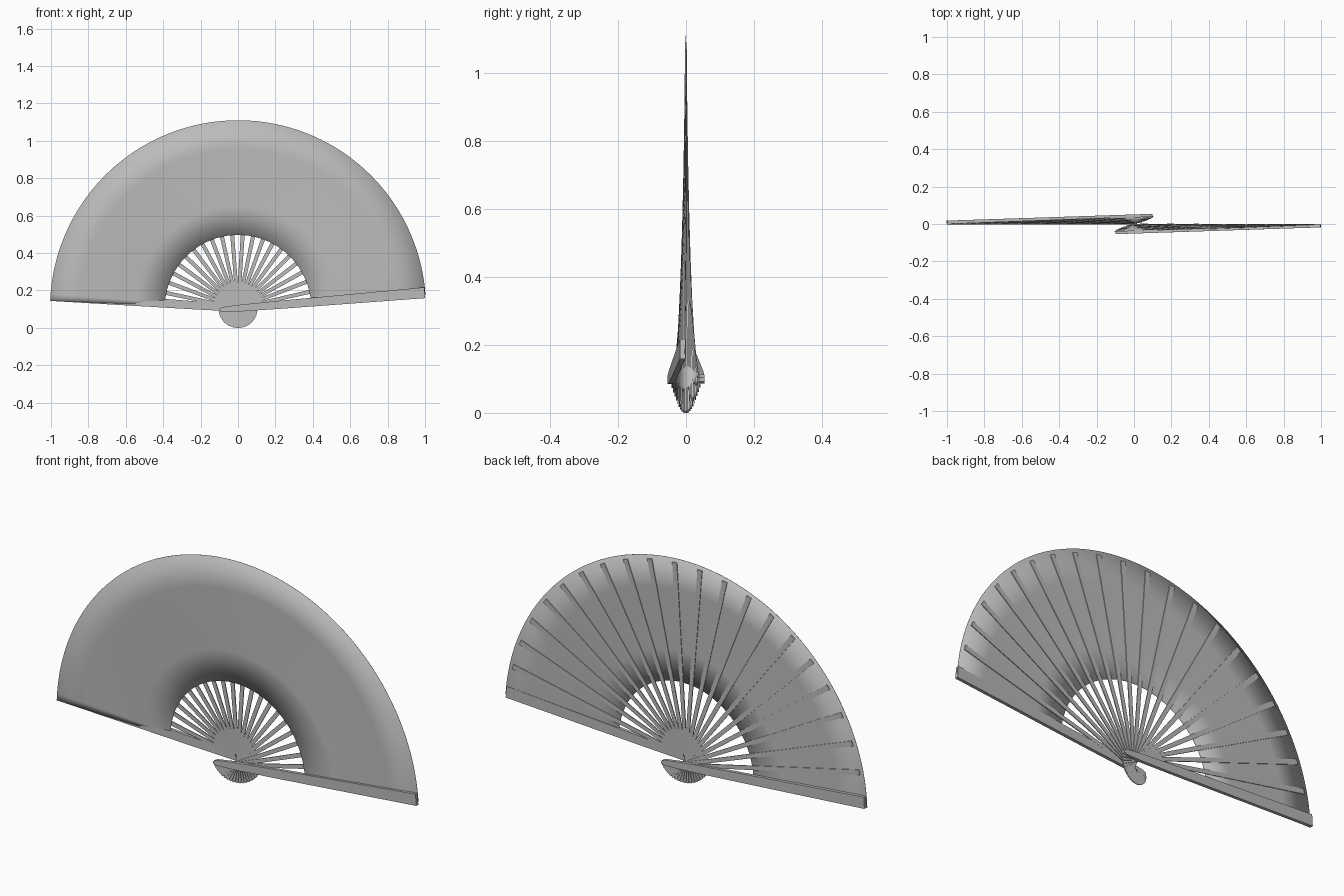
import bpy, bmesh
from math import radians, cos, sin
from mathutils import Vector

if "Cube" in bpy.data.objects:
    bpy.data.objects.remove(bpy.data.objects["Cube"], do_unlink=True)

PIVOT = 0.105          # height of the rivet point
START, END = radians(4.75), radians(176.1)
RIBS = 20
SPREAD = 0.041         # half depth of the stacked sticks at the pivot

grey = bpy.data.materials.new("warm_grey")
grey.use_nodes = True
grey.diffuse_color = (0.5, 0.5, 0.5, 1)
grey.node_tree.nodes["Principled BSDF"].inputs["Base Color"].default_value = (0.5, 0.5, 0.5, 1)


def add_object(name, bm):
    mesh = bpy.data.meshes.new(name)
    bm.to_mesh(mesh)
    bm.free()
    mesh.materials.append(grey)
    obj = bpy.data.objects.new(name, mesh)
    bpy.context.collection.objects.link(obj)
    return obj


def depth(angle, r):
    """Stack depth: sticks lie apart at the pivot and meet at the rim."""
    t = (angle - START) / (END - START) * 2 - 1
    return SPREAD * t * (1 - 0.96 * r)


def stick(name, angle, outline, y_at, thick):
    """Flat tapered bar along a ray from the pivot; outline is (r, half width)."""
    along = Vector((cos(angle), 0, sin(angle)))
    across = Vector((-sin(angle), 0, cos(angle)))
    loop = [(r, w) for r, w in outline] + [(r, -w) for r, w in reversed(outline)]
    bm = bmesh.new()
    rings = []
    for side in (-1, 1):
        ring = []
        for r, w in loop:
            p = along * r + across * w
            ring.append(bm.verts.new((p.x, y_at(r) + side * thick / 2, p.z + PIVOT)))
        rings.append(ring)
    front, back = rings
    bm.faces.new(front)
    bm.faces.new(back[::-1])
    n = len(loop)
    for i in range(n):
        j = (i + 1) % n
        bm.faces.new((front[j], front[i], back[i], back[j]))
    bmesh.ops.recalc_face_normals(bm, faces=bm.faces)
    return add_object(name, bm)


# Inner ribs, each reaching a little past the pivot
step = (END - START) / (RIBS + 1)
rib_outline = [(-0.105, 0.005), (-0.1, 0.009), (0.13, 0.0095), (0.985, 0.013)]
for i in range(1, RIBS + 1):
    a = START + step * i
    stick(f"rib_{i:02d}", a, rib_outline, lambda r, a=a: depth(a, r), 0.004)

# Thick outer guards: one before the leaf, one behind it
guard_outline = [(-0.1, 0.006), (-0.085, 0.013), (0.0, 0.018), (0.25, 0.022), (1.002, 0.029)]
for name, a, side in (("left_guard", START, -1), ("right_guard", END, 1)):
    stick(name, a, guard_outline, lambda r, s=side: s * (0.043 - 0.033 * r), 0.016)

# Leaf: thin twisted half ring lying on the front of the ribs
bm = bmesh.new()
first, last = radians(4), radians(177.7)
SEGMENTS, RINGS = 84, 4
rows = []
for i in range(SEGMENTS + 1):
    a = first + (last - first) * i / SEGMENTS
    row = []
    for k in range(RINGS + 1):
        r = 0.392 + (1.005 - 0.392) * k / RINGS
        row.append(bm.verts.new((r * cos(a), depth(a, r) - 0.002, PIVOT + r * sin(a))))
    rows.append(row)
for a, b in zip(rows, rows[1:]):
    for k in range(RINGS):
        bm.faces.new((a[k], a[k + 1], b[k + 1], b[k]))
leaf = add_object("leaf", bm)
thin = leaf.modifiers.new("paper", "SOLIDIFY")
thin.thickness = 0.0015
thin.offset = 0
bpy.context.view_layer.objects.active = leaf
leaf.select_set(True)
bpy.ops.object.shade_smooth_by_angle(angle=radians(30))
